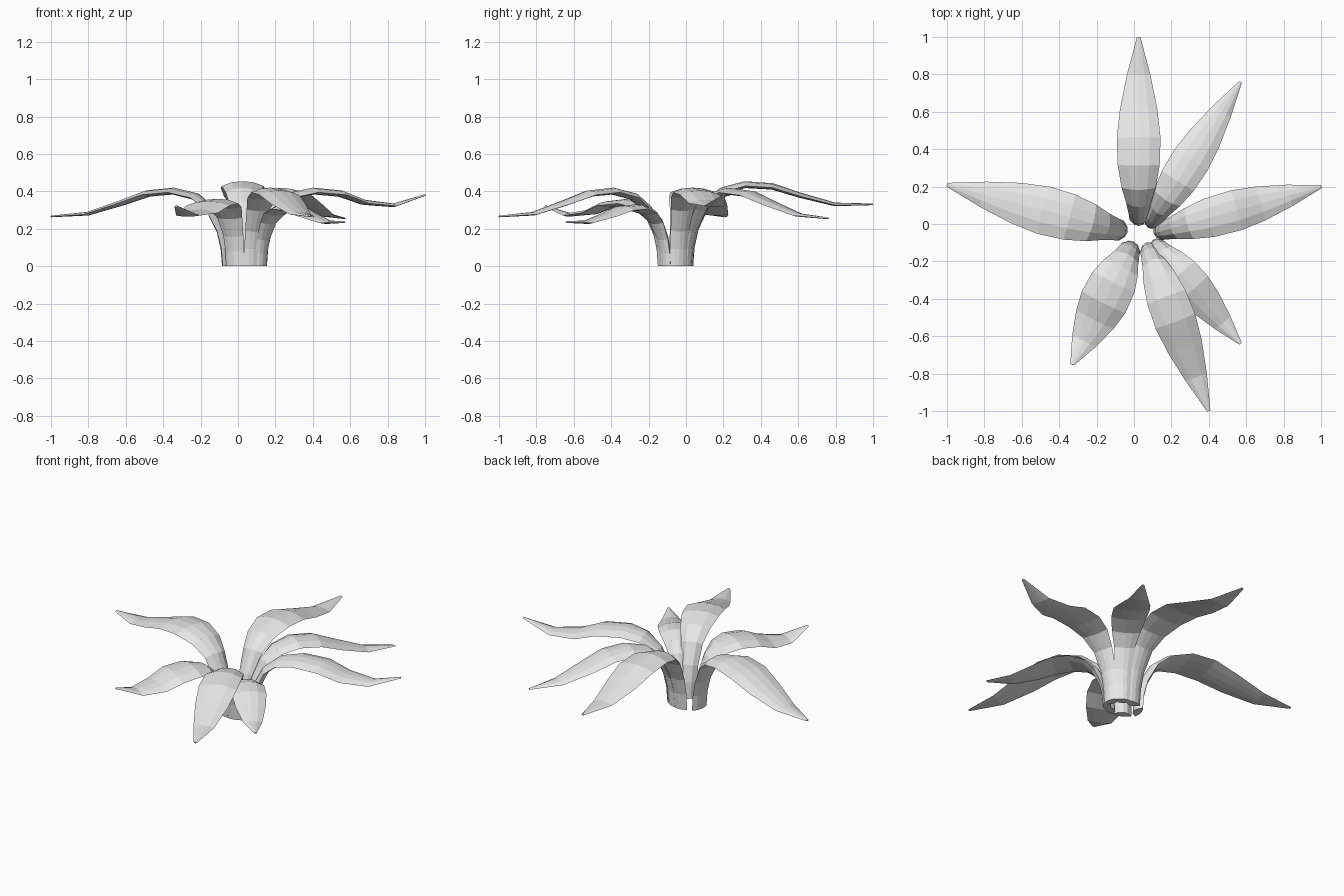
import bpy
import bmesh
from mathutils import Vector

cube = bpy.data.objects.get("Cube")
if cube:
    bpy.data.objects.remove(cube, do_unlink=True)

# Single flat colour
grey = bpy.data.materials.new("pale_grey")
grey.use_nodes = True
colour = (0.8, 0.8, 0.8, 1)
grey.diffuse_color = colour
grey.node_tree.nodes["Principled BSDF"].inputs["Base Color"].default_value = colour

# Side profiles: (fraction of reach, height)
DROOPING = [(0, 0), (.008, .1), (.035, .2), (.1, .32), (.19, .39),
            (.32, .42), (.47, .405), (.62, .35), (.8, .29), (1, .27)]
UPTURNED = [(0, 0), (.008, .1), (.035, .2), (.1, .32), (.2, .395),
            (.33, .42), (.5, .405), (.64, .355), (.81, .335), (1, .385)]
WIDTH = [.42, .43, .46, .57, .78, .96, 1, .86, .54, .08]
THICK = [.045, .045, .042, .038, .036, .034, .032, .026, .018, .008]

# Cross-section: (side in half-widths, depth in thicknesses)
SECTION = [(-1, -.75), (-.5, -.15), (0, 0), (.5, -.15), (1, -.75),
           (.5, -1), (0, -1.08), (-.5, -1)]


def make_leaf(name, root, tip, profile, height, half_width, tip_z):
    """Loft the section along an arching midrib from root to tip."""
    root, tip = Vector(root), Vector(tip)
    reach = (tip - root).length
    out = (tip - root).normalized()
    side = Vector((out.y, -out.x, 0))
    out = Vector((out.x, out.y, 0))
    lift = tip_z - profile[-1][1] * height
    spine = [Vector((u * reach, z * height + lift * u * u)) for u, z in profile]
    bm = bmesh.new()
    rings = []
    last = len(spine) - 1
    for i, p in enumerate(spine):
        t = (spine[min(i + 1, last)] - spine[max(i - 1, 0)]).normalized()
        if i == 0:
            t = Vector((0, 1))
        normal = -t.y * out + Vector((0, 0, t.x))
        centre = root.to_3d() + out * p.x + Vector((0, 0, p.y))
        rings.append([bm.verts.new(centre + side * (s * WIDTH[i] * half_width)
                                   + normal * (d * THICK[i]))
                      for s, d in SECTION])
    n = len(SECTION)
    for a, b in zip(rings, rings[1:]):
        for k in range(n):
            m = (k + 1) % n
            bm.faces.new((a[k], a[m], b[m], b[k]))
    bm.faces.new(rings[0])
    bm.faces.new(rings[-1])
    bmesh.ops.recalc_face_normals(bm, faces=bm.faces)
    mesh = bpy.data.meshes.new(name)
    bm.to_mesh(mesh)
    bm.free()
    mesh.materials.append(grey)
    bpy.context.collection.objects.link(bpy.data.objects.new(name, mesh))


# Rosette of arching leaves
make_leaf("back_leaf", (.025, -.01), (.025, 1), DROOPING, 1.07, .117, .335)
make_leaf("back_left_leaf", (.075, -.02), (.57, .76), DROOPING, 1, .105, .26)
make_leaf("left_leaf", (.105, -.05), (1, .2), UPTURNED, 1, .11, .385)
make_leaf("front_left_leaf", (.1, -.085), (.57, -.64), DROOPING, .78, .1, .24)
make_leaf("front_leaf", (.065, -.1), (.4, -1), DROOPING, 1, .113, .27)
make_leaf("front_right_leaf", (0, -.095), (-.33, -.75), UPTURNED, .86, .13, .325)
make_leaf("right_leaf", (-.035, -.045), (-1, .21), DROOPING, 1, .13, .27)
